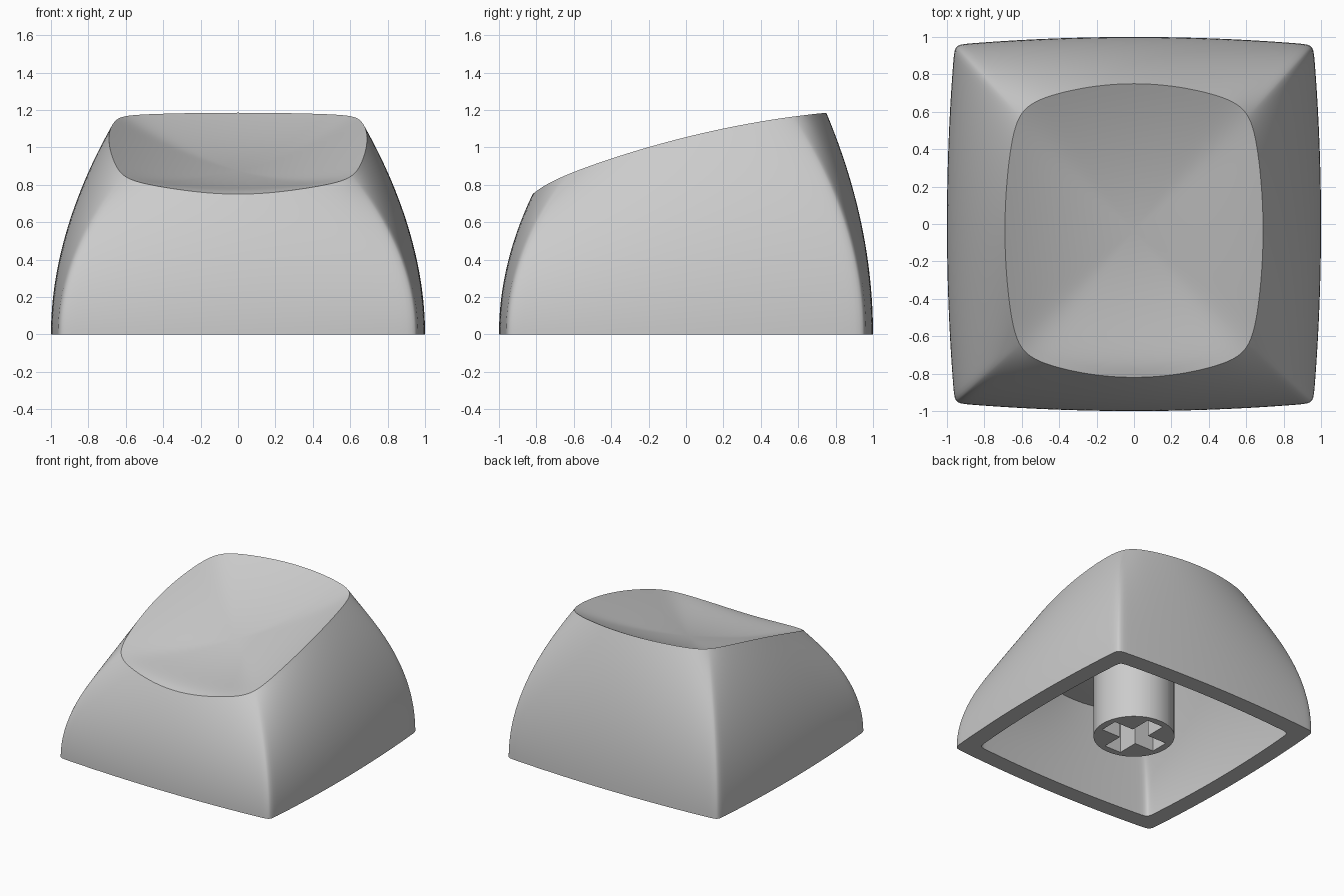
import bpy
import bmesh
import math

default = bpy.data.objects.get("Cube")
if default:
    bpy.data.objects.remove(default, do_unlink=True)

grey = bpy.data.materials.new("light grey plastic")
grey.use_nodes = True
COLOUR = (0.6, 0.6, 0.6, 1)
grey.diffuse_color = COLOUR
grey.node_tree.nodes["Principled BSDF"].inputs["Base Color"].default_value = COLOUR

RIM_Y = -0.035      # centre of the top rim
DISH = 0.17         # depth of the scooped top
WALL_SCALE = 0.86   # cavity size compared with the outside
ROOF = 0.16         # thickness under the dish


def loft(name, rings):
    """Skin a list of rings; a ring with one point becomes a pole."""
    bm = bmesh.new()
    loops = [[bm.verts.new(p) for p in ring] for ring in rings]
    for a, b in zip(loops, loops[1:]):
        n = max(len(a), len(b))
        for i in range(n):
            j = (i + 1) % n
            corners = [a[i % len(a)], a[j % len(a)], b[j % len(b)], b[i % len(b)]]
            bm.faces.new(list(dict.fromkeys(corners)))
    bmesh.ops.recalc_face_normals(bm, faces=bm.faces[:])
    mesh = bpy.data.meshes.new(name)
    bm.to_mesh(mesh)
    bm.free()
    mesh.materials.append(grey)
    obj = bpy.data.objects.new(name, mesh)
    bpy.context.collection.objects.link(obj)
    bpy.ops.object.select_all(action="DESELECT")
    obj.select_set(True)
    bpy.context.view_layer.objects.active = obj
    bpy.ops.object.shade_smooth_by_angle(angle=math.radians(30))
    return obj


def bowed_square(angle, half_x, half_y, bow_x, bow_y, sharpness):
    """Point on a rectangle with bowed sides and softened corners."""
    c, s = math.cos(angle), math.sin(angle)

    def hit(half, bow, along, across):
        along = abs(along)
        return 2 * half / (along + math.sqrt(along ** 2 + 4 * bow * across ** 2 * half))

    rx = hit(half_x, bow_x, c, s)
    ry = hit(half_y, bow_y, s, c)
    near = min(rx, ry)
    r = near * ((near / rx) ** sharpness + (near / ry) ** sharpness) ** (-1 / sharpness)
    return r * c, r * s


def rim_height(y):
    front_roll = 0.035 * math.exp(-(y + 0.82) / 0.08)
    return 1.055 + 0.248 * y - 0.099 * y * y - front_roll


# Angles gathered towards the four corners
HALF = 20
angles = []
for quarter in range(4):
    for i in range(-HALF, HALF):
        u = i / HALF
        offset = math.copysign(abs(u) ** 1.7, u) * math.pi / 4
        angles.append(math.pi / 4 + quarter * math.pi / 2 + offset)

base = [bowed_square(a, 1, 1, 0.045, 0.045, 60) for a in angles]
rim = [bowed_square(a, 0.69, 0.785, 0.16, 0.32, 16) for a in angles]


def shell_rings(scale, drop):
    """Rings from the bottom edge up the sides and in across the dish."""
    rings = []
    side_steps, dish_steps = 28, 20
    for k in range(side_steps + 1):
        t = k / side_steps
        ring = []
        for (bx, by), (rx, ry) in zip(base, rim):
            x = bx + (rx - bx) * t * t
            y = by + (ry + RIM_Y - by) * t * t
            top = rim_height(scale * (ry + RIM_Y)) - drop
            ring.append((x * scale, y * scale, t * top))
        rings.append(ring)
    for k in range(dish_steps - 1, -1, -1):
        s = k / dish_steps
        ring = []
        for rx, ry in rim if k else rim[:1]:
            y = scale * (ry * s + RIM_Y)
            z = rim_height(y) - drop - DISH * (1 - s * s)
            ring.append((rx * s * scale, y, z))
        rings.append(ring)
    return rings


# Hollow cap: cavity and outside joined along the bottom edge
loft("key_cap", shell_rings(WALL_SCALE, ROOF)[::-1] + shell_rings(1, 0))

# Stem with a cross-shaped socket
RADIUS, ARM, ARM_HALF = 0.305, 0.25, 0.075
STEM_BOTTOM, STEM_TOP, SOCKET_TOP = 0.03, 0.8, 0.45
tip = math.atan2(ARM_HALF, ARM)
turns = {round(i * math.tau / 64, 6) for i in range(64)}
for q in range(4):
    for side in (-tip, tip):
        turns.add(round((q * math.pi / 2 + side) % math.tau, 6))
turns = sorted(turns)


def cross_radius(angle):
    c, s = abs(math.cos(angle)) + 1e-9, abs(math.sin(angle)) + 1e-9
    return max(min(ARM / c, ARM_HALF / s), min(ARM_HALF / c, ARM / s))


def round_ring(radius_at, z):
    return [(radius_at(a) * math.cos(a), radius_at(a) * math.sin(a), z) for a in turns]


loft("stem", [
    [(0, 0, STEM_TOP)],
    round_ring(lambda a: RADIUS, STEM_TOP),
    round_ring(lambda a: RADIUS, STEM_BOTTOM),
    round_ring(cross_radius, STEM_BOTTOM),
    round_ring(cross_radius, SOCKET_TOP),
    [(0, 0, SOCKET_TOP)],
])
